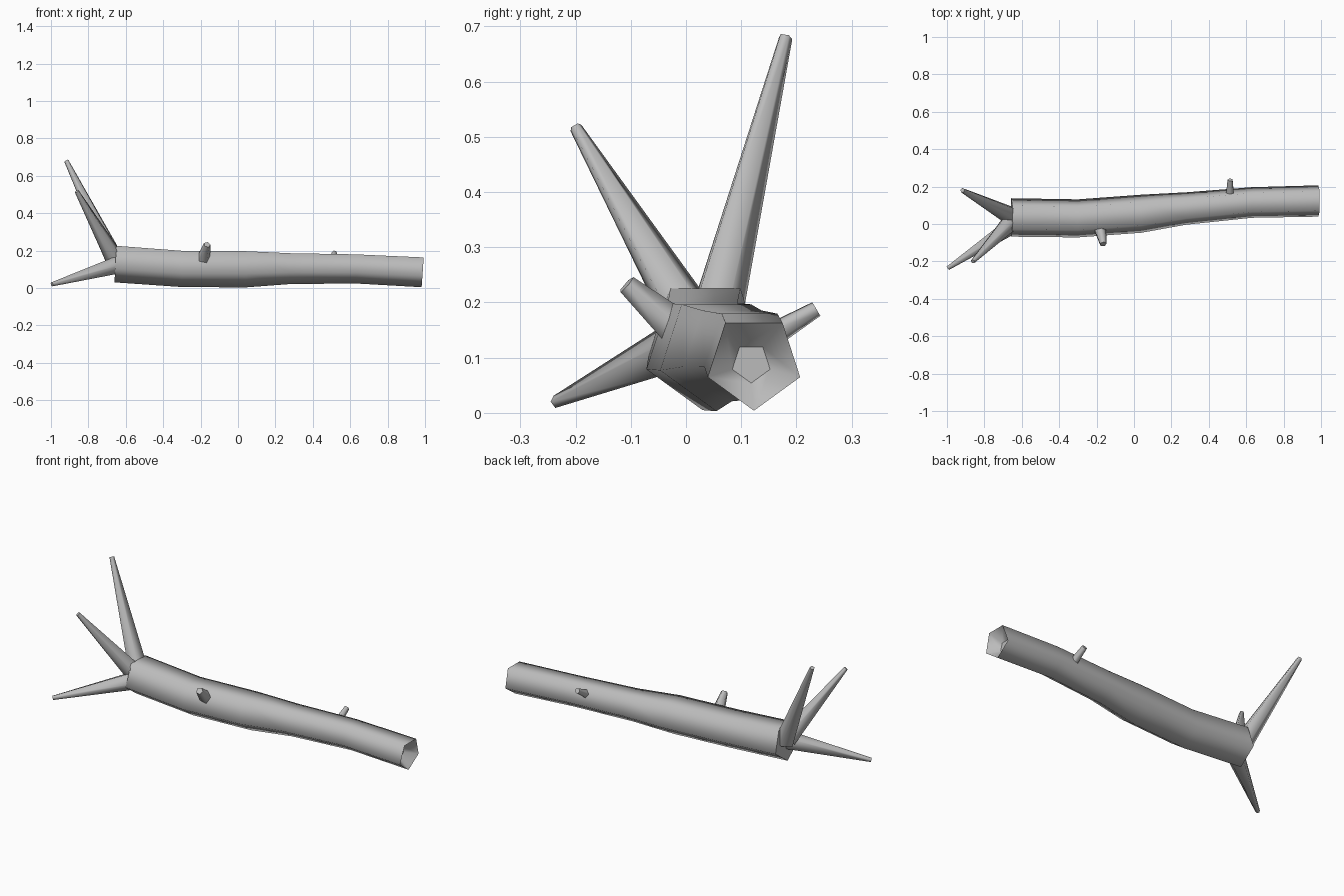
import bpy, bmesh, math
from mathutils import Vector

if "Cube" in bpy.data.objects:
    bpy.data.objects.remove(bpy.data.objects["Cube"])

SIDES = 5

bark = bpy.data.materials.new("grey_bark")
bark.diffuse_color = (0.5, 0.5, 0.5, 1)
bark.use_nodes = True
bark.node_tree.nodes["Principled BSDF"].inputs["Base Color"].default_value = bark.diffuse_color


def loft(name, rings):
    """Skin a list of vertex rings; smooth sides, crisp flat caps."""
    bm = bmesh.new()
    loops = [[bm.verts.new(p) for p in ring] for ring in rings]
    for a, b in zip(loops, loops[1:]):
        for i in range(SIDES):
            j = (i + 1) % SIDES
            bm.faces.new((a[i], a[j], b[j], b[i])).smooth = True
    for cap in (bm.faces.new(loops[0][::-1]), bm.faces.new(loops[-1])):
        for e in cap.edges:
            e.smooth = False
    # sharp rim where the hollow folds back into the log
    bm.normal_update()
    for e in bm.edges:
        if e.calc_face_angle(0) > math.radians(80):
            e.smooth = False
    bmesh.ops.recalc_face_normals(bm, faces=bm.faces)
    mesh = bpy.data.meshes.new(name)
    bm.to_mesh(mesh)
    bm.free()
    mesh.materials.append(bark)
    obj = bpy.data.objects.new(name, mesh)
    bpy.context.collection.objects.link(obj)


def section(x, y, z, r, lean=0.0):
    """Five-sided section across the log, one corner straight down."""
    pts = []
    for i in range(SIDES):
        a = -math.pi / 2 + i * math.tau / SIDES
        dz = r * math.sin(a)
        pts.append((x + lean * dz, y + r * math.cos(a), z + dz))
    return pts


def spike(name, base, tip, r_base, r_tip):
    """Tapered five-sided branch between two points."""
    base, tip = Vector(base), Vector(tip)
    rot = (tip - base).to_track_quat('Z', 'Y')
    rings = []
    for c, r in ((base, r_base), (tip, r_tip)):
        rings.append([c + rot @ Vector((r * math.cos(i * math.tau / SIDES),
                                        r * math.sin(i * math.tau / SIDES), 0))
                      for i in range(SIDES)])
    loft(name, rings)


# Log body: gently winding, with a hollow at the right end
loft("log_trunk", [
    section(-0.655, 0.035, 0.138, 0.108, 0.05),
    section(-0.30, 0.03, 0.112, 0.107),
    section(0.04, 0.055, 0.110, 0.107),
    section(0.28, 0.083, 0.112, 0.091),
    section(0.63, 0.115, 0.110, 0.086),
    section(0.988, 0.123, 0.092, 0.088, 0.07),
    section(0.93, 0.118, 0.090, 0.036),
])

# Roots at the left end
spike("root_tall", (-0.655, 0.045, 0.15), (-0.917, 0.18, 0.68), 0.053, 0.013)
spike("root_middle", (-0.655, 0.02, 0.15), (-0.862, -0.2, 0.517), 0.052, 0.012)
spike("root_low", (-0.63, 0.01, 0.13), (-0.995, -0.235, 0.02), 0.052, 0.012)

# Broken branch stubs
spike("stub_front", (-0.185, -0.02, 0.155), (-0.165, -0.108, 0.232), 0.036, 0.019)
spike("stub_back", (0.515, 0.13, 0.125), (0.515, 0.236, 0.188), 0.026, 0.015)
